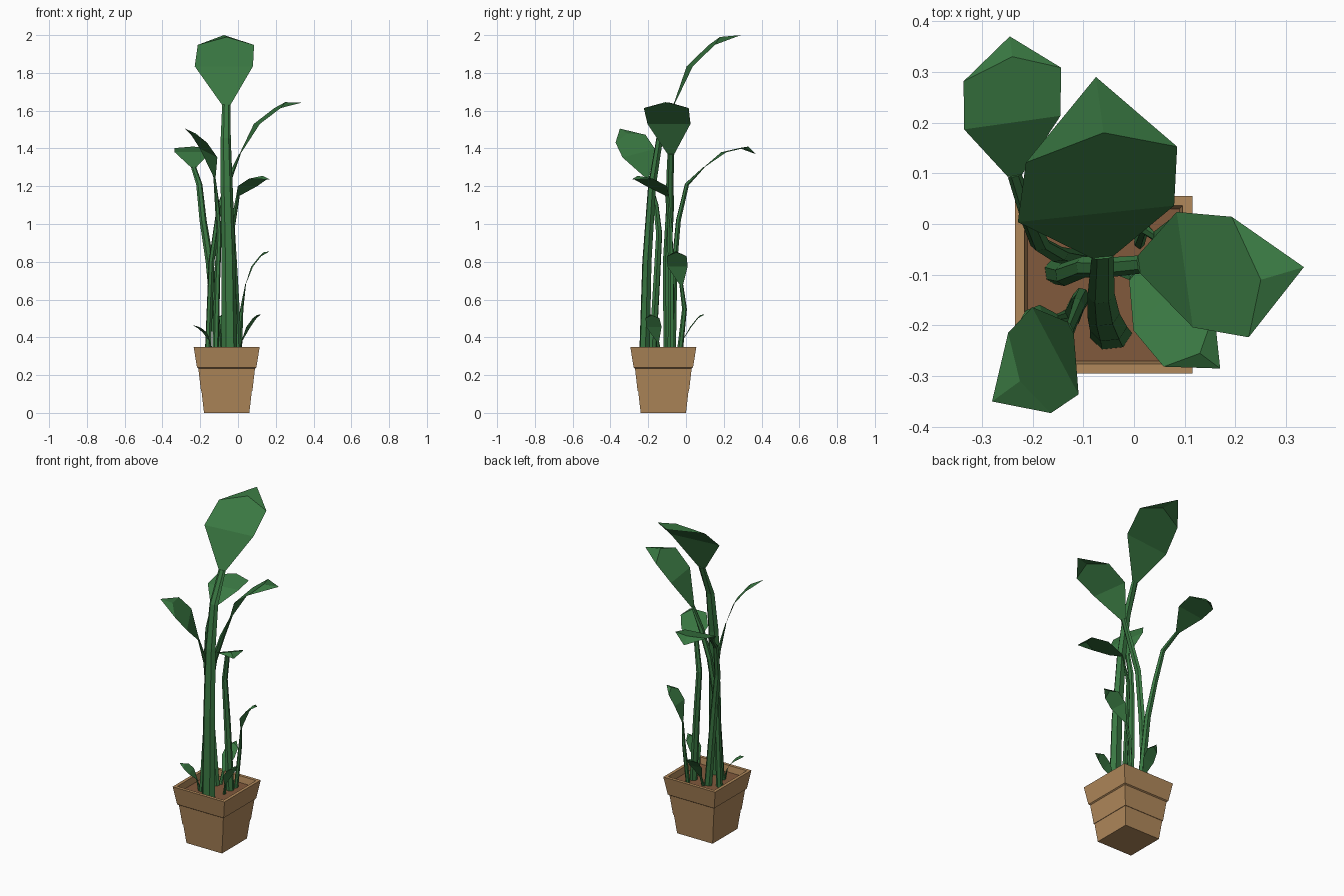
import bpy, bmesh, math
from mathutils import Vector


def material(name, rgb):
    m = bpy.data.materials.new(name)
    m.diffuse_color = (*rgb, 1)
    return m


GREEN = material("leaf_green", (0.042, 0.19, 0.055))
CLAY = material("clay", (0.44, 0.25, 0.105))
SOIL = material("soil", (0.22, 0.1, 0.045))


def finish(bm, name, mat, closed=False):
    if closed:
        bmesh.ops.recalc_face_normals(bm, faces=bm.faces)
    me = bpy.data.meshes.new(name)
    bm.to_mesh(me)
    bm.free()
    me.materials.append(mat)
    ob = bpy.data.objects.new(name, me)
    bpy.context.collection.objects.link(ob)
    return ob


def loft(bm, rings, cap_end=True):
    loops = [[bm.verts.new(p) for p in r] for r in rings]
    n = len(loops[0])
    for a, b in zip(loops, loops[1:]):
        for i in range(n):
            j = (i + 1) % n
            bm.faces.new((a[i], a[j], b[j], b[i]))
    bm.faces.new(loops[0][::-1])
    if cap_end:
        bm.faces.new(loops[-1])


# square stepped pot, hollow down to the soil
PX, PY = -0.06, -0.12


def square(h, z):
    return [(PX + sx * h, PY + sy * h, z) for sx, sy in ((-1, -1), (1, -1), (1, 1), (-1, 1))]


bm = bmesh.new()
loft(bm, [square(h, z) for h, z in ((0.12, 0), (0.133, 0.115), (0.136, 0.115), (0.15, 0.235),
                                    (0.157, 0.24), (0.175, 0.35), (0.156, 0.35), (0.148, 0.3))])
finish(bm, "pot", CLAY, True)
bm = bmesh.new()
bm.faces.new([bm.verts.new(p) for p in square(0.15, 0.312)])
finish(bm, "soil", SOIL)


# one shoot: flattened six-sided stem along a path, ending in a folded blade
def shoot(name, stem, blade, axis_deg, widths, w0, w1, tilt=0.0):
    t, r = math.radians(axis_deg), math.radians(tilt)
    ax = Vector((math.cos(t) * math.cos(r), math.sin(t) * math.cos(r), math.sin(r)))
    pts = [Vector(p) for p in stem]
    n = len(pts)
    bm = bmesh.new()
    rings = []
    for i, p in enumerate(pts):
        tan = (pts[min(i + 1, n - 1)] - pts[max(i - 1, 0)]).normalized()
        u = (ax - tan * ax.dot(tan)).normalized()
        v = tan.cross(u)
        w = w0 + (w1 - w0) * i / (n - 1)
        flat = 0.7 if i < n - 1 else 0.2
        rings.append([p + u * w * math.cos(k * math.pi / 3) + v * w * flat * math.sin(k * math.pi / 3)
                      for k in range(6)])
    loft(bm, rings)
    finish(bm, name + "_stem", GREEN, True)

    # blade: neck, broad panel, two tip facets meeting on the midrib
    base = pts[-1]
    c, m, tip = (Vector(p) for p in blade)
    e = c.lerp(m, 0.73)
    h1, h2 = widths
    bm = bmesh.new()
    bl, br, l1, r1, l2, r2, vm, vt = (bm.verts.new(p) for p in (
        base - ax * w1, base + ax * w1, c - ax * h1, c + ax * h1,
        e - ax * h2, e + ax * h2, m, tip))
    for f in ((bl, br, r1, l1), (l1, r1, r2, vm, l2), (l2, vm, vt), (vm, r2, vt)):
        bm.faces.new(f)
    finish(bm, name + "_leaf", GREEN)


shoot("tall", [(-0.045, -0.22, 0.3), (-0.05, -0.207, 0.8), (-0.06, -0.18, 1.2),
               (-0.065, -0.14, 1.45), (-0.062, -0.065, 1.63)],
      [(-0.075, 0.02, 1.835), (-0.06, 0.18, 1.99), (-0.075, 0.29, 2.0)], 6, (0.155, 0.15), 0.042, 0.022)
shoot("right_high", [(-0.16, -0.095, 0.3), (-0.14, -0.1, 0.8), (-0.1, -0.085, 1.08),
                     (-0.045, -0.085, 1.24), (0.01, -0.08, 1.37)],
      [(0.1, -0.09, 1.53), (0.25, -0.11, 1.645), (0.335, -0.085, 1.642)], 98, (0.115, 0.12), 0.024, 0.018)
shoot("back_left", [(-0.1, -0.07, 0.3), (-0.15, -0.06, 0.8), (-0.185, -0.04, 1.02),
                    (-0.205, 0.005, 1.21), (-0.235, 0.095, 1.3)],
      [(-0.24, 0.2, 1.38), (-0.24, 0.33, 1.41), (-0.245, 0.37, 1.37)], 8, (0.096, 0.097), 0.024, 0.014)
shoot("front_left", [(-0.12, -0.178, 0.3), (-0.11, -0.155, 0.7), (-0.1, -0.142, 0.95),
                     (-0.11, -0.16, 1.1), (-0.125, -0.205, 1.25)],
      [(-0.155, -0.25, 1.375), (-0.225, -0.31, 1.48), (-0.28, -0.35, 1.505)], 118, (0.1, 0.092), 0.022, 0.014, 13)
shoot("right_mid", [(0.005, -0.08, 0.3), (-0.015, -0.08, 0.7), (-0.03, -0.085, 0.98), (0.0, -0.1, 1.15)],
      [(0.05, -0.155, 1.2), (0.13, -0.255, 1.255), (0.17, -0.285, 1.235)], 47, (0.075, 0.073), 0.022, 0.014)
shoot("right_low", [(0.01, -0.035, 0.3), (0.02, -0.008, 0.55), (0.04, -0.025, 0.68)],
      [(0.075, -0.045, 0.775), (0.135, -0.05, 0.85), (0.17, -0.055, 0.856)], 95, (0.054, 0.052), 0.016, 0.01)

# young sprouts near the soil
shoot("sprout_back", [(-0.085, -0.05, 0.3), (-0.085, -0.02, 0.38)],
      [(-0.083, 0.025, 0.455), (-0.08, 0.075, 0.518), (-0.08, 0.1, 0.522)], 5, (0.04, 0.036), 0.012, 0.008)
shoot("sprout_left", [(-0.13, -0.18, 0.3), (-0.15, -0.185, 0.38)],
      [(-0.175, -0.2, 0.425), (-0.215, -0.21, 0.458), (-0.24, -0.22, 0.464)], 105, (0.042, 0.038), 0.012, 0.008)
shoot("sprout_right", [(0.005, -0.14, 0.3), (0.02, -0.15, 0.38)],
      [(0.055, -0.17, 0.455), (0.1, -0.18, 0.518), (0.122, -0.19, 0.522)], 75, (0.042, 0.038), 0.012, 0.008)
